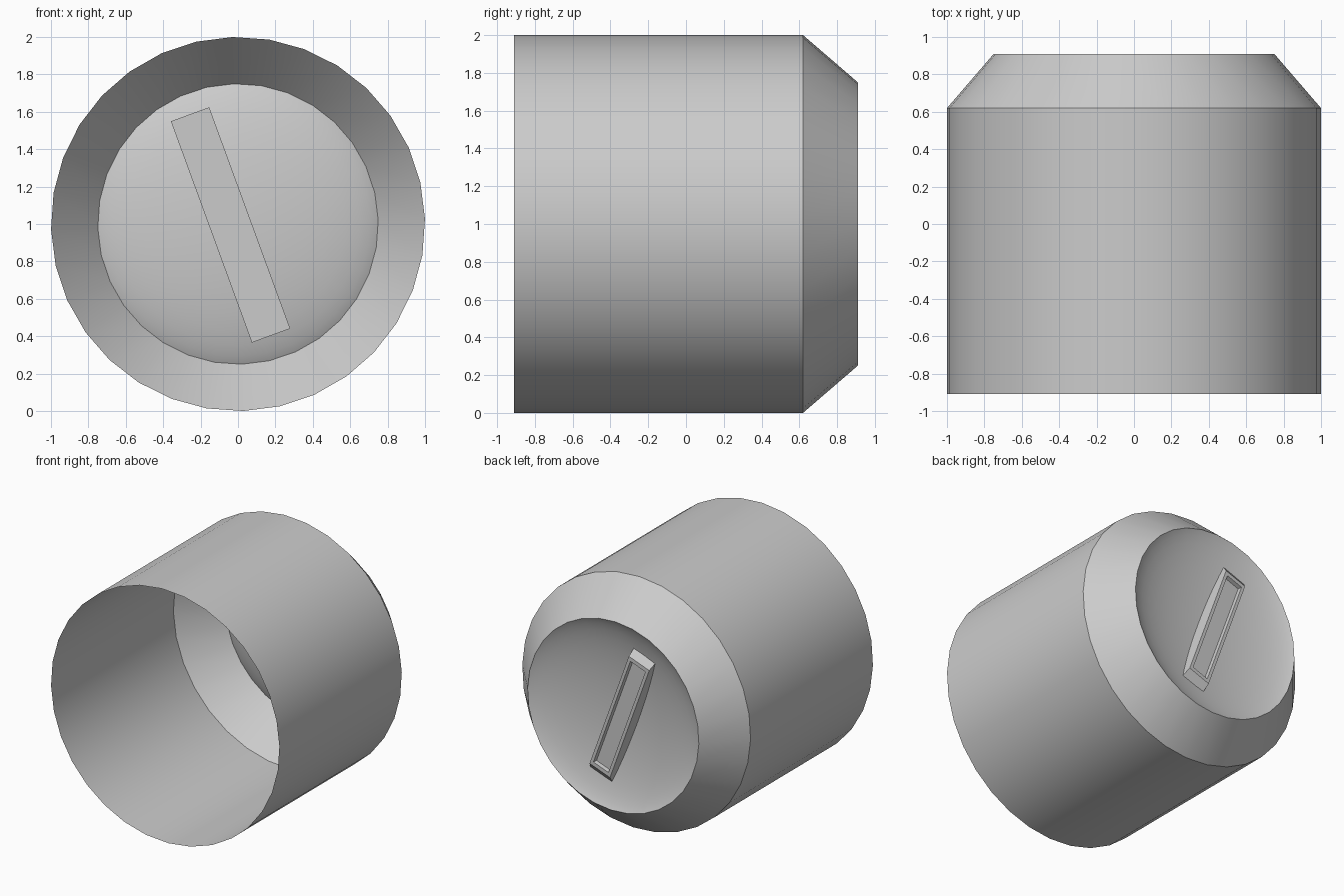
import bpy, bmesh, math
from mathutils import Matrix, Vector

if "Cube" in bpy.data.objects:
    bpy.data.objects.remove(bpy.data.objects["Cube"])

grey = bpy.data.materials.new("plain_grey")
grey.diffuse_color = (0.6, 0.6, 0.6, 1)
grey.use_nodes = True
grey.node_tree.nodes["Principled BSDF"].inputs["Base Color"].default_value = grey.diffuse_color


def finish(name, bm):
    me = bpy.data.meshes.new(name)
    bm.to_mesh(me)
    bm.free()
    me.materials.append(grey)
    ob = bpy.data.objects.new(name, me)
    bpy.context.collection.objects.link(ob)
    bpy.ops.object.select_all(action='DESELECT')
    ob.select_set(True)
    bpy.context.view_layer.objects.active = ob
    bpy.ops.object.shade_smooth_by_angle(angle=math.radians(20))
    return ob


def lathe(name, profile, sides=32, turn=math.radians(91.65)):
    """Turn (radius, y) points around the long axis at height 1."""
    bm = bmesh.new()
    rings = []
    for r, y in profile:
        n = sides if r > 0 else 1
        rings.append([bm.verts.new((r * math.cos(turn + math.tau * i / sides), y,
                                    1 + r * math.sin(turn + math.tau * i / sides)))
                      for i in range(n)])
    for a, b in zip(rings, rings[1:]):
        for i in range(sides):
            j = (i + 1) % sides
            if len(b) == 1:
                bm.faces.new((a[i], b[0], a[j]))
            else:
                bm.faces.new((a[i], b[i], b[j], a[j]))
    return finish(name, bm)


# Open tube and its tapered collar
lathe("tube_body", [(1, -0.91), (1, 0.62)])
lathe("tapered_collar", [(1, 0.62), (0.75, 0.91)])

# Shallow dish sunk into the collar
RIM, DEPTH, CURVE = 0.75, 0.115, 0.8
edge = math.sqrt(1 - (RIM / CURVE) ** 2)
dish = []
for k in range(10):
    r = RIM * math.cos(math.pi / 2 * k / 9) if k < 9 else 0
    drop = (math.sqrt(1 - (r / CURVE) ** 2) - edge) / (1 - edge)
    dish.append((r, 0.91 - DEPTH * drop))
lathe("dish", dish)

# Tilted grip bar with sloped ends and a recessed panel: (half width, half length, y)
levels = [(0.109, 0.63, 0.782), (0.095, 0.50, 0.89), (0.07, 0.47, 0.89), (0.065, 0.465, 0.86)]
place = Matrix.Translation((-0.04, 0, 0.995)) @ Matrix.Rotation(math.radians(-20.1), 4, 'Y')
bm = bmesh.new()
loops = [[bm.verts.new(place @ Vector((sx * w, y, sz * l)))
          for sx, sz in ((-1, -1), (1, -1), (1, 1), (-1, 1))] for w, l, y in levels]
for a, b in zip(loops, loops[1:]):
    for i in range(4):
        j = (i + 1) % 4
        bm.faces.new((a[i], b[i], b[j], a[j]))
bm.faces.new(loops[0])
bm.faces.new(loops[-1][::-1])
bmesh.ops.recalc_face_normals(bm, faces=bm.faces)
finish("grip_bar", bm)
